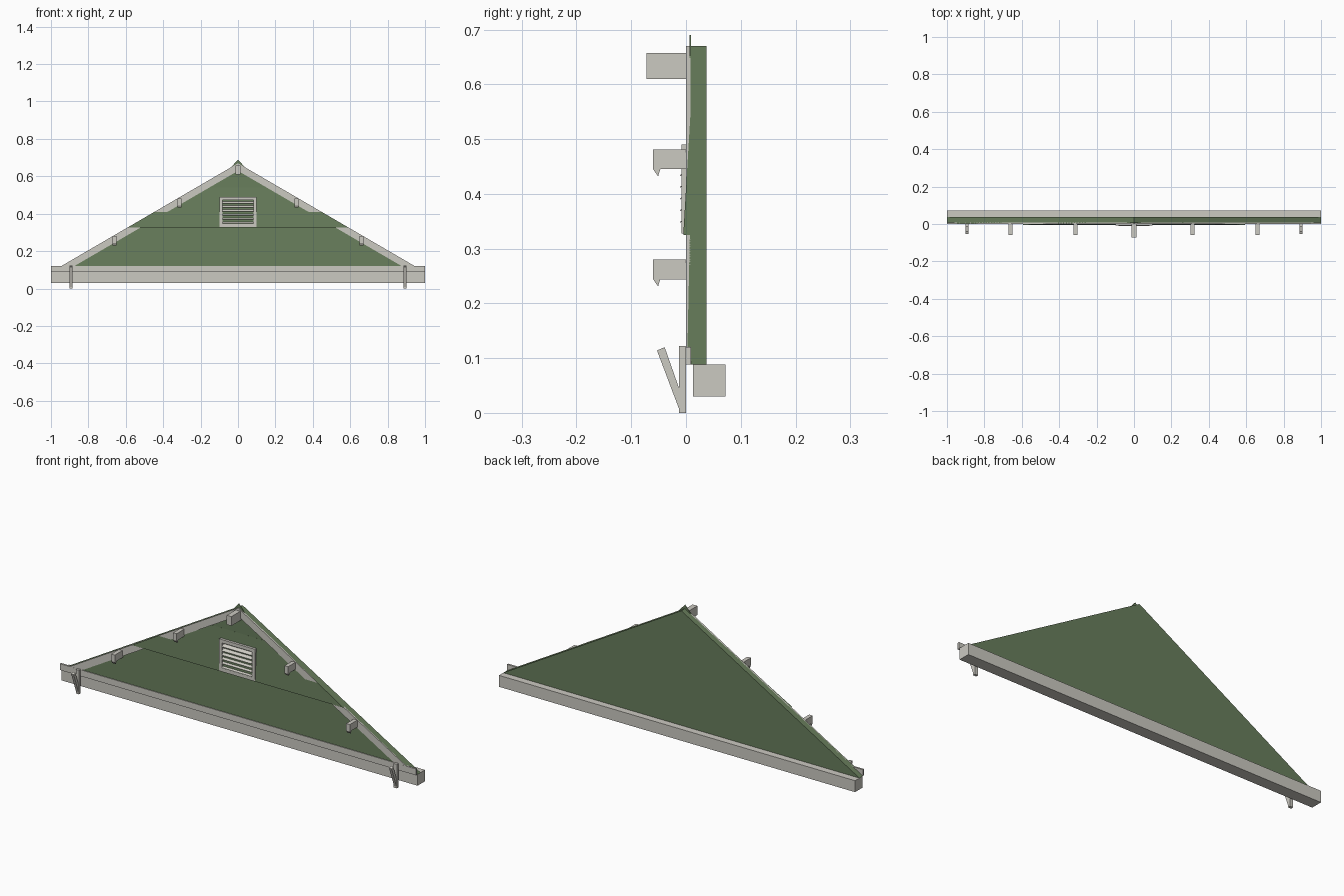
import bpy
import bmesh

cube = bpy.data.objects.get("Cube")
if cube:
    bpy.data.objects.remove(cube, do_unlink=True)


def material(name, rgb):
    m = bpy.data.materials.new(name)
    m.use_nodes = True
    m.diffuse_color = (*rgb, 1)
    m.node_tree.nodes["Principled BSDF"].inputs["Base Color"].default_value = (*rgb, 1)
    return m


GREEN = material("sage green siding", (0.14, 0.21, 0.108))
GREY = material("warm grey trim", (0.60, 0.585, 0.535))


def loft(name, start, end, mat):
    """Closed solid between two matching outlines."""
    bm = bmesh.new()
    a = [bm.verts.new(p) for p in start]
    b = [bm.verts.new(p) for p in end]
    bm.faces.new(a)
    bm.faces.new(b[::-1])
    n = len(a)
    for i in range(n):
        j = (i + 1) % n
        bm.faces.new((a[j], a[i], b[i], b[j]))
    bmesh.ops.recalc_face_normals(bm, faces=bm.faces)
    mesh = bpy.data.meshes.new(name)
    bm.to_mesh(mesh)
    bm.free()
    mesh.materials.append(mat)
    obj = bpy.data.objects.new(name, mesh)
    bpy.context.collection.objects.link(obj)
    return obj


def front_prism(name, outline, y0, y1, mat):
    """Extrude an (x, z) outline along y."""
    return loft(name, [(x, y0, z) for x, z in outline],
                [(x, y1, z) for x, z in outline], mat)


def side_prism(name, outline, x, width, mat):
    """Extrude a (y, z) outline along x, centred on x."""
    return loft(name, [(x - width / 2, y, z) for y, z in outline],
                [(x + width / 2, y, z) for y, z in outline], mat)


def rect(a0, a1, z0, z1):
    return [(a0, z0), (a1, z0), (a1, z1), (a0, z1)]


BASE, PEAK = 0.088, 0.67
SLOPE = PEAK - BASE


def roof_x(z):
    return (PEAK - z) / SLOPE


# Gable wall and its two siding courses
front_prism("gable_wall", [(-1, BASE), (1, BASE), (0, PEAK)], 0.008, 0.037, GREEN)


def siding(name, z0, z1, y0, y1):
    outline = [(-roof_x(z0), y0, z0), (roof_x(z0), y0, z0),
               (roof_x(z1), y1, z1), (-roof_x(z1), y1, z1)]
    loft(name, outline, [(x, 0.012, z) for x, y, z in outline], GREEN)


siding("lower_siding", 0.09, 0.325, 0.002, 0.007)
siding("upper_siding", 0.325, 0.54, -0.005, 0.0078)
front_prism("peak_cap", [(-0.04, 0.645), (0.04, 0.645), (0, 0.69)], 0.006, 0.009, GREEN)

# Sloping trim, horizontal trim and the beam behind it
front_prism("rake_trim", [(0, PEAK), (roof_x(0.1), 0.1), (roof_x(0.1) - 0.07, 0.1),
                          (0, PEAK - 0.041), (0.07 - roof_x(0.1), 0.1),
                          (-roof_x(0.1), 0.1)], 0, 0.0085, GREY)
front_prism("bottom_trim", rect(-1, 1, BASE, 0.12), -0.0005, 0.009, GREY)
side_prism("base_beam", rect(0.013, 0.072, 0.03, BASE), 0, 2, GREY)

# Projecting rafter ends
side_prism("peak_rafter_end", rect(-0.072, 0.008, 0.61, 0.657), 0, 0.026, GREY)
for side, s in (("left", 1), ("right", -1)):
    for level, x, z in (("upper", 0.313, 0.445), ("lower", 0.66, 0.244)):
        side_prism(f"{side}_{level}_rafter_end", rect(-0.06, 0.008, z, z + 0.036),
                   s * x, 0.02, GREY)
        side_prism(f"{side}_{level}_rafter_tip",
                   [(-0.06, z), (-0.047, z), (-0.051, z - 0.013)], s * x, 0.02, GREY)
    # Corner braces: upright post and slanted arm
    side_prism(f"{side}_brace_post", rect(-0.013, 0, 0, 0.122), s * 0.893, 0.018, GREY)
    side_prism(f"{side}_brace_arm", [(-0.013, 0.008), (-0.013, 0.046),
                                     (-0.039, 0.12), (-0.053, 0.114)],
               s * 0.893, 0.014, GREY)

# Louvred vent
Z0, Z1, W, B = 0.328, 0.49, 0.1, 0.017
for s, side in ((1, "left"), (-1, "right")):
    front_prism(f"vent_{side}_stile", rect(s * W, s * (W - B), Z0, Z1), -0.008, 0.009, GREY)
front_prism("vent_sill", rect(B - W, W - B, Z0, Z0 + B), -0.008, 0.009, GREY)
front_prism("vent_head", rect(B - W, W - B, Z1 - B, Z1), -0.008, 0.009, GREY)
COUNT = 6
PITCH = (Z1 - Z0 - 2 * B) / COUNT
for i in range(COUNT):
    z = Z0 + B + i * PITCH
    side_prism(f"vent_slat_{i + 1}", [(-0.011, z + 0.002), (-0.011, z + 0.004),
                                      (0.006, z + 0.016), (0.006, z + 0.014)],
               0, 2 * (W - B), GREY)
